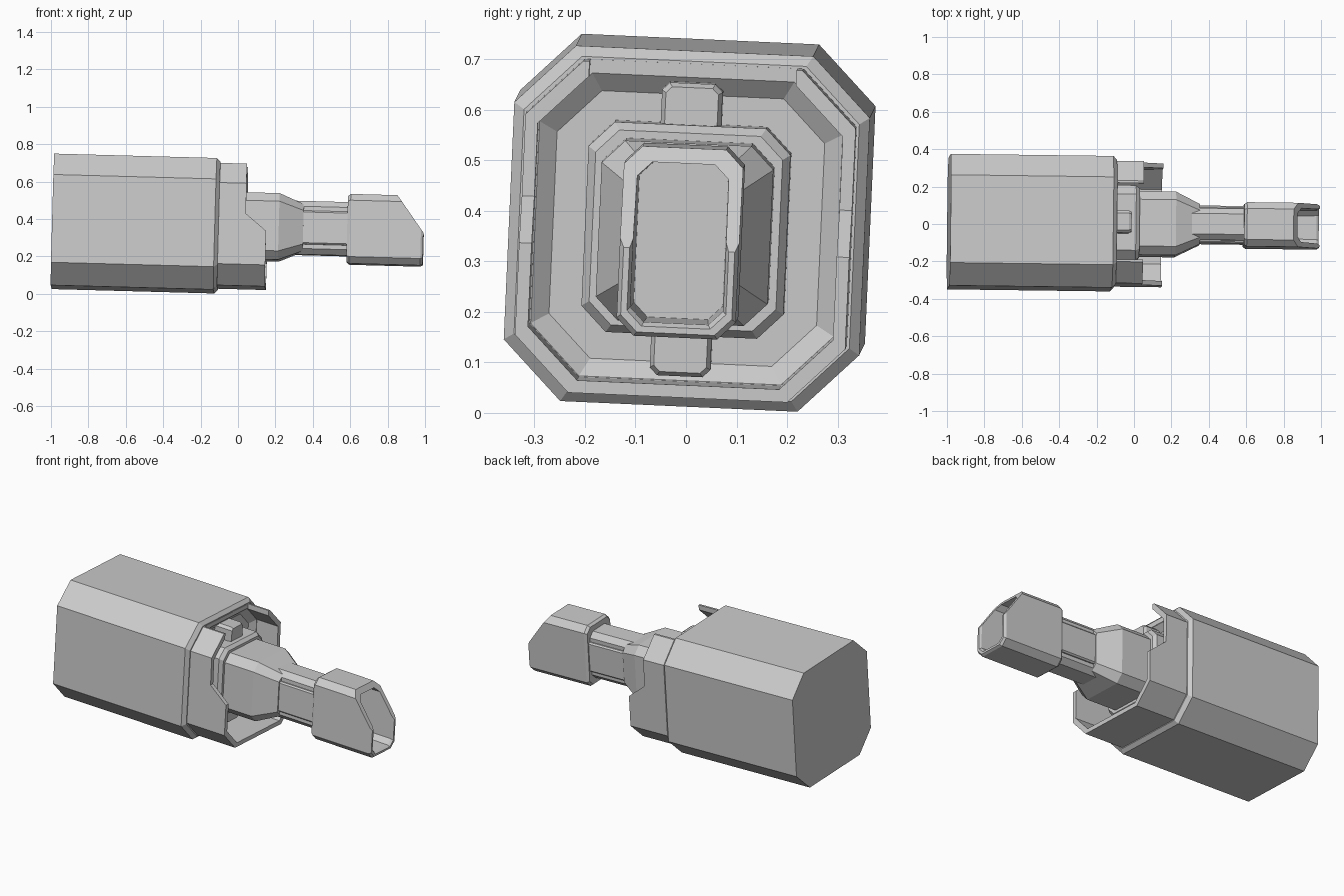
import bpy, bmesh
from mathutils import Matrix, Euler, Vector

if "Cube" in bpy.data.objects:
    bpy.data.objects.remove(bpy.data.objects["Cube"])

# Whole model is tilted slightly about its long axis
POSE = Matrix.Translation((0, 0, 0.361)) @ Euler((-0.045, 0.027, -0.013)).to_matrix().to_4x4()


def finish(name, bm):
    bmesh.ops.recalc_face_normals(bm, faces=bm.faces)
    me = bpy.data.meshes.new(name)
    bm.to_mesh(me)
    bm.free()
    ob = bpy.data.objects.new(name, me)
    bpy.context.collection.objects.link(ob)
    ob.matrix_world = POSE
    return ob


def loft(name, rings, loop=False, cy=0, cz=0):
    """Chamfered-rectangle rings (x, half width, half height, chamfer) joined along x."""
    bm = bmesh.new()
    loops = []
    for x, w, h, c in rings:
        pts = [(w, h - c), (w - c, h), (c - w, h), (-w, h - c),
               (-w, c - h), (c - w, -h), (w - c, -h), (w, c - h)]
        loops.append([bm.verts.new((x, y + cy, z + cz)) for y, z in pts])
    pairs = list(zip(loops, loops[1:]))
    if loop:
        pairs.append((loops[-1], loops[0]))
    else:
        bm.faces.new(loops[0])
        bm.faces.new(loops[-1])
    for a, b in pairs:
        for i in range(8):
            j = (i + 1) % 8
            bm.faces.new((a[i], a[j], b[j], b[i]))
    return finish(name, bm)


def side_prism(name, profile, half):
    """Profile in the x-z plane extruded across y."""
    bm = bmesh.new()
    f = bm.faces.new([bm.verts.new((x, -half, z)) for x, z in profile])
    ext = bmesh.ops.extrude_face_region(bm, geom=[f])["geom"]
    bmesh.ops.translate(bm, vec=Vector((0, 2 * half, 0)),
                        verts=[v for v in ext if isinstance(v, bmesh.types.BMVert)])
    return finish(name, bm)


def cut(ob, cutter):
    m = ob.modifiers.new("cut", 'BOOLEAN')
    m.operation = 'DIFFERENCE'
    m.solver = 'EXACT'
    m.object = cutter
    bpy.context.view_layer.objects.active = ob
    bpy.ops.object.modifier_apply(modifier=m.name)
    bpy.data.objects.remove(cutter)


# Main housing with bevelled rim and shallow front recess
loft("housing", [(-0.99, .352, .352, .117), (-0.12, .352, .352, .117),
                 (-0.10, .332, .332, .110), (-0.10, .300, .300, .100),
                 (-0.13, .265, .265, .085)])

# Shroud: octagonal wall, open on top, stepped down at the sides
shroud = loft("shroud", [(-0.11, .327, .327, .110), (0.155, .327, .327, .110),
                         (0.155, .302, .302, .102), (-0.11, .302, .302, .102)], loop=True)
cut(shroud, side_prism("step_cutter", [(.04, .5), (.045, .055), (.155, -.035),
                                       (.3, -.035), (.3, .5)], .6))
cut(shroud, side_prism("top_cutter", [(-.098, .2), (.3, .2), (.3, .5), (-.098, .5)], .205))

# Flange and tapered neck
loft("flange", [(-0.14, .200, .208, .05), (0.005, .200, .208, .05), (0.025, .185, .193, .045)])
loft("neck", [(0.0, .170, .178, .045), (0.22, .170, .178, .045), (0.35, .107, .125, .035)])

# Locking keys above and below the flange
for s, label in ((1, "upper"), (-1, "lower")):
    loft(label + "_key", [(-0.14, .06, .05, .015), (-0.035, .06, .05, .015),
                          (-0.02, .052, .042, .012)], cz=s * .24)

# Shaft with raised side strips
loft("shaft", [(0.15, .085, .143, .03), (0.65, .085, .143, .03)])
for s, label in ((1, "back"), (-1, "front")):
    loft(label + "_shaft_strip", [(0.30, .016, .09, .008), (0.62, .016, .09, .008)], cy=s * .084)

# Hollow head with sloped open face
head = loft("head", [(0.585, .108, .175, .03), (0.60, .118, .186, .035),
                     (0.98, .118, .186, .035), (0.993, .110, .178, .033),
                     (0.993, .098, .166, .030), (0.98, .092, .158, .028),
                     (0.75, .088, .154, .028)])
cut(head, side_prism("slope_cutter", [(.824, .22), (1.01, -.035), (1.2, -.035), (1.2, .22)], .3))
